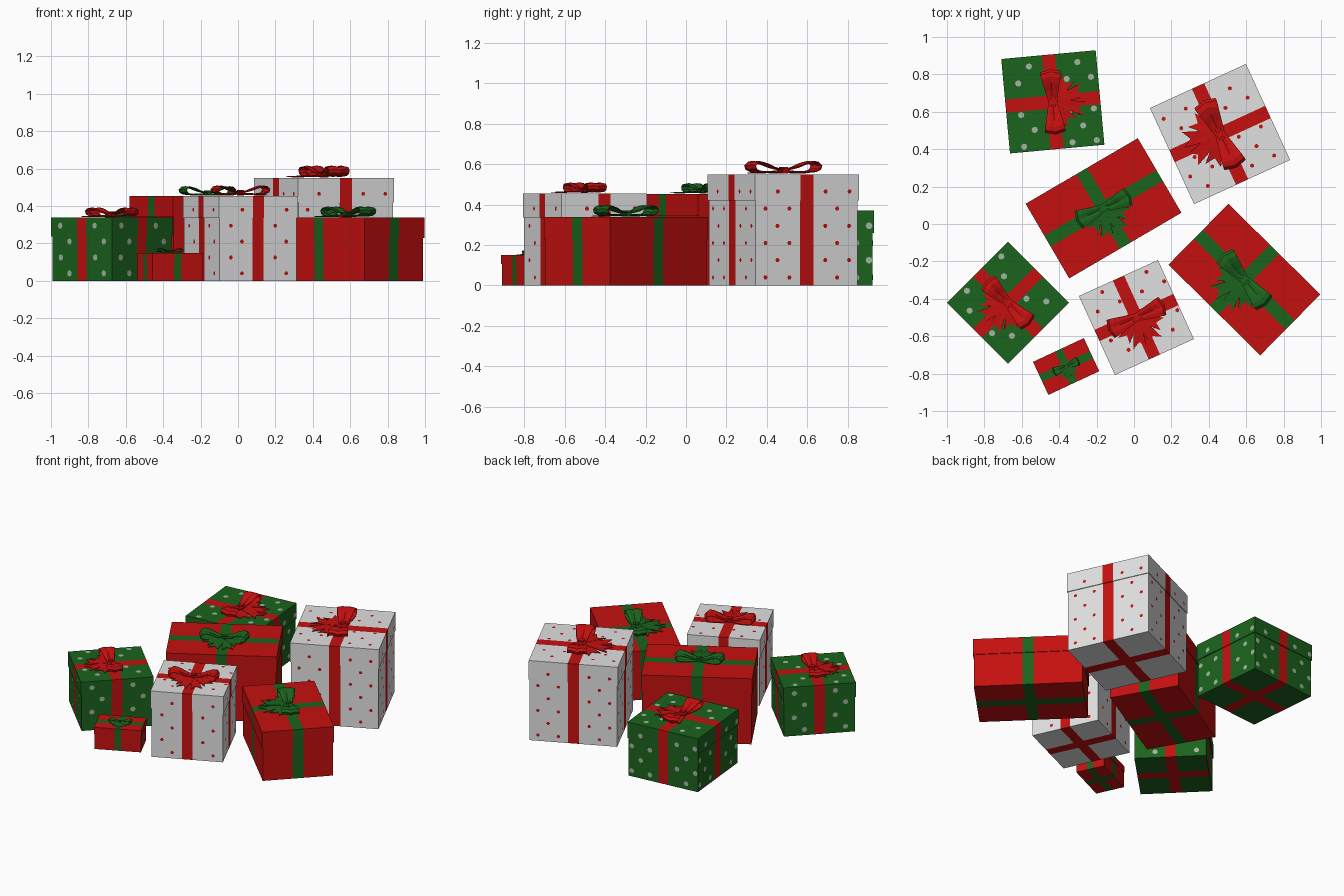
import bpy, bmesh, math
from mathutils import Vector, Matrix

if "Cube" in bpy.data.objects:
    bpy.data.objects.remove(bpy.data.objects["Cube"])


def material(name, rgb):
    m = bpy.data.materials.new(name)
    m.diffuse_color = (*rgb, 1)
    m.use_nodes = True
    m.node_tree.nodes["Principled BSDF"].inputs["Base Color"].default_value = m.diffuse_color
    return m


RED = material("red paper", (0.56, 0.005, 0.005))
GREEN = material("green paper", (0.011, 0.125, 0.012))
WHITE = material("white paper", (0.75, 0.75, 0.75))
GREY = material("pale dots", (0.36, 0.46, 0.36))


def finish(bm, name, mats, matrix):
    me = bpy.data.meshes.new(name)
    bm.to_mesh(me)
    bm.free()
    for m in mats:
        me.materials.append(m)
    ob = bpy.data.objects.new(name, me)
    ob.matrix_world = matrix
    bpy.context.collection.objects.link(ob)
    return ob


def disc(bm, centre, u, v, r, sides):
    vs = [bm.verts.new(centre + u * r * math.cos(2 * math.pi * i / sides)
                       + v * r * math.sin(2 * math.pi * i / sides)) for i in range(sides)]
    bm.faces.new(vs).material_index = 2


def dots(bm, sx, sy, z0, z1, w, r, sides, top):
    """Staggered polka dots on the four sides and optionally the top."""
    X, Y, Z = Vector((1, 0, 0)), Vector((0, 1, 0)), Vector((0, 0, 1))
    lift = 0.0015
    panels = [(X, Z, -Y, sx, sy), (-X, Z, Y, sx, sy), (Y, Z, X, sy, sx), (-Y, Z, -X, sy, sx)]
    for u, v, n, width, depth in panels:
        for row in range(12):
            z = 0.04 + row * 0.085
            if z - r < z0 or z + r > z1:
                continue
            for k in range(-4, 5):
                a = (k + 0.5 * (row % 2)) * 0.13 + 0.035
                if w / 2 + r < abs(a) < width / 2 - r:
                    disc(bm, u * a + v * z + n * (depth / 2 + lift), u, v, r, sides)
    if top:
        for row in range(-4, 5):
            b = row * 0.085 + 0.03
            for k in range(-4, 5):
                a = (k + 0.5 * (row % 2)) * 0.13 + 0.02
                if w / 2 + r < abs(a) < sx / 2 - r and w / 2 + r < abs(b) < sy / 2 - r:
                    disc(bm, Vector((a, b, z1 + lift)), X, Y, r, sides)


def wrapped_box(name, matrix, sx, sy, z0, z1, w, mats, dot, top):
    """Box with crossing ribbon bands cut into its faces."""
    bm = bmesh.new()
    bmesh.ops.create_cube(bm, size=1, matrix=Matrix.Translation((0, 0, (z0 + z1) / 2))
                          @ Matrix.Diagonal((sx, sy, z1 - z0, 1)))
    for axis in (Vector((1, 0, 0)), Vector((0, 1, 0))):
        for s in (-1, 1):
            bmesh.ops.bisect_plane(bm, geom=bm.verts[:] + bm.edges[:] + bm.faces[:],
                                   plane_co=axis * s * w / 2, plane_no=axis)
    for f in bm.faces:
        c = f.calc_center_median()
        f.material_index = int(min(abs(c.x), abs(c.y)) < w / 2 - 0.001)
    if dot:
        dots(bm, sx, sy, z0, z1, w, dot[0], dot[1], top)
    finish(bm, name, mats, matrix)


# side profile of one bow loop: distance from the knot, height (bow length = 1)
LOOP = [(0.0, 0.06), (0.1, 0.06), (0.2, 0.085), (0.3, 0.125), (0.39, 0.148), (0.46, 0.14),
        (0.495, 0.105), (0.48, 0.06), (0.42, 0.032), (0.3, 0.02), (0.15, 0.025), (0.0, 0.035)]


def bow(name, matrix, mat):
    # two pleated ribbon loops
    bm = bmesh.new()
    for s in (-1, 1):
        rows = []
        for x, z in LOOP:
            half = 0.055 + 0.1 * min(x / 0.45, 1)
            rows.append([bm.verts.new((s * (x - 0.02 * abs(j)), half * j / 2,
                                       z + (0.012 if j % 2 else 0)))
                         for j in range(-2, 3)])
        for a, b in zip(rows, rows[1:]):
            for j in range(4):
                q = [a[j], a[j + 1], b[j + 1], b[j]]
                bm.faces.new(q if s > 0 else q[::-1])
    ob = finish(bm, name + "_bow_loops", [mat], matrix)
    mod = ob.modifiers.new("thickness", 'SOLIDIFY')
    mod.thickness = 0.012
    mod.offset = 0

    # knot
    bm = bmesh.new()
    bmesh.ops.create_cube(bm, size=1, matrix=Matrix.Translation((0, 0, 0.05))
                          @ Matrix.Diagonal((0.13, 0.14, 0.085, 1)))
    bmesh.ops.bevel(bm, geom=bm.edges[:], offset=0.025, segments=2, affect='EDGES')
    finish(bm, name + "_bow_knot", [mat], matrix)

    # fan of notched ribbon tails
    bm = bmesh.new()
    for i, deg in enumerate((-142, -107, -73, -38)):
        d = Vector((math.cos(math.radians(deg)), math.sin(math.radians(deg)), 0))
        p = Vector((-d.y, d.x, 0))
        length = 0.5 if i in (1, 2) else 0.43

        def pt(along, side, z):
            return bm.verts.new(d * along + p * side + Vector((0, 0, z + 0.004 * (i % 2))))
        a = [pt(0.03, t * 0.035, 0.04) for t in (-1, 0, 1)]
        b = [pt(0.2, t * 0.075, 0.035) for t in (-1, 0, 1)]
        c = [pt(length - (0.1 if t == 0 else 0), t * 0.105, 0.018) for t in (-1, 0, 1)]
        for lo, hi in ((a, b), (b, c)):
            for j in (0, 1):
                bm.faces.new([lo[j + 1], lo[j], hi[j], hi[j + 1]])
    bmesh.ops.recalc_face_normals(bm, faces=bm.faces[:])
    for f in bm.faces:
        if f.normal.z < 0:
            f.normal_flip()
    ob = finish(bm, name + "_bow_tails", [mat], matrix)
    mod = ob.modifiers.new("thickness", 'SOLIDIFY')
    mod.thickness = 0.01


# name, x, y, width, depth, height, lid height, angle, ribbon width, bow length, bow angle, colours
PALE, SPECK = (0.017, 8), (0.0115, 6)
GIFTS = [
    ("back_green_gift", -0.434, 0.653, 0.507, 0.507, 0.37, 0.11, 5.3, 0.07, 0.35, 95, GREEN, RED, GREY, PALE),
    ("tall_white_gift", 0.46, 0.481, 0.565, 0.565, 0.55, 0.13, 24.7, 0.072, 0.40, -64, WHITE, RED, RED, SPECK),
    ("middle_red_gift", -0.163, 0.084, 0.695, 0.462, 0.453, 0.11, 30.3, 0.068, 0.32, 25, RED, GREEN, GREEN, None),
    ("right_red_gift", 0.59, -0.297, 0.69, 0.457, 0.338, 0.11, -44.6, 0.068, 0.36, -50, RED, GREEN, GREEN, None),
    ("front_white_gift", 0.013, -0.5, 0.464, 0.464, 0.455, 0.12, 24.5, 0.066, 0.33, 24, WHITE, RED, RED, SPECK),
    ("left_green_gift", -0.674, -0.421, 0.46, 0.46, 0.338, 0.1, 45, 0.068, 0.33, -45, GREEN, RED, GREY, PALE),
    ("small_red_gift", -0.363, -0.762, 0.30, 0.195, 0.15, 0.045, 25, 0.042, 0.15, 24, RED, GREEN, GREEN, None),
]

for name, x, y, sx, sy, h, lid, ang, w, bl, bang, paper, ribbon, dotmat, dot in GIFTS:
    place = Matrix.Translation((x, y, 0)) @ Matrix.Rotation(math.radians(ang), 4, 'Z')
    mats = [paper, ribbon, dotmat]
    over = 0.01 if h > 0.2 else 0.005
    wrapped_box(name + "_body", place, sx - over, sy - over, 0, h - lid, w, mats, dot, False)
    wrapped_box(name + "_lid", place, sx, sy, h - lid, h, w, mats, dot, True)
    bow(name, Matrix.Translation((x, y, h)) @ Matrix.Rotation(math.radians(bang), 4, 'Z')
        @ Matrix.Scale(bl, 4), ribbon)
